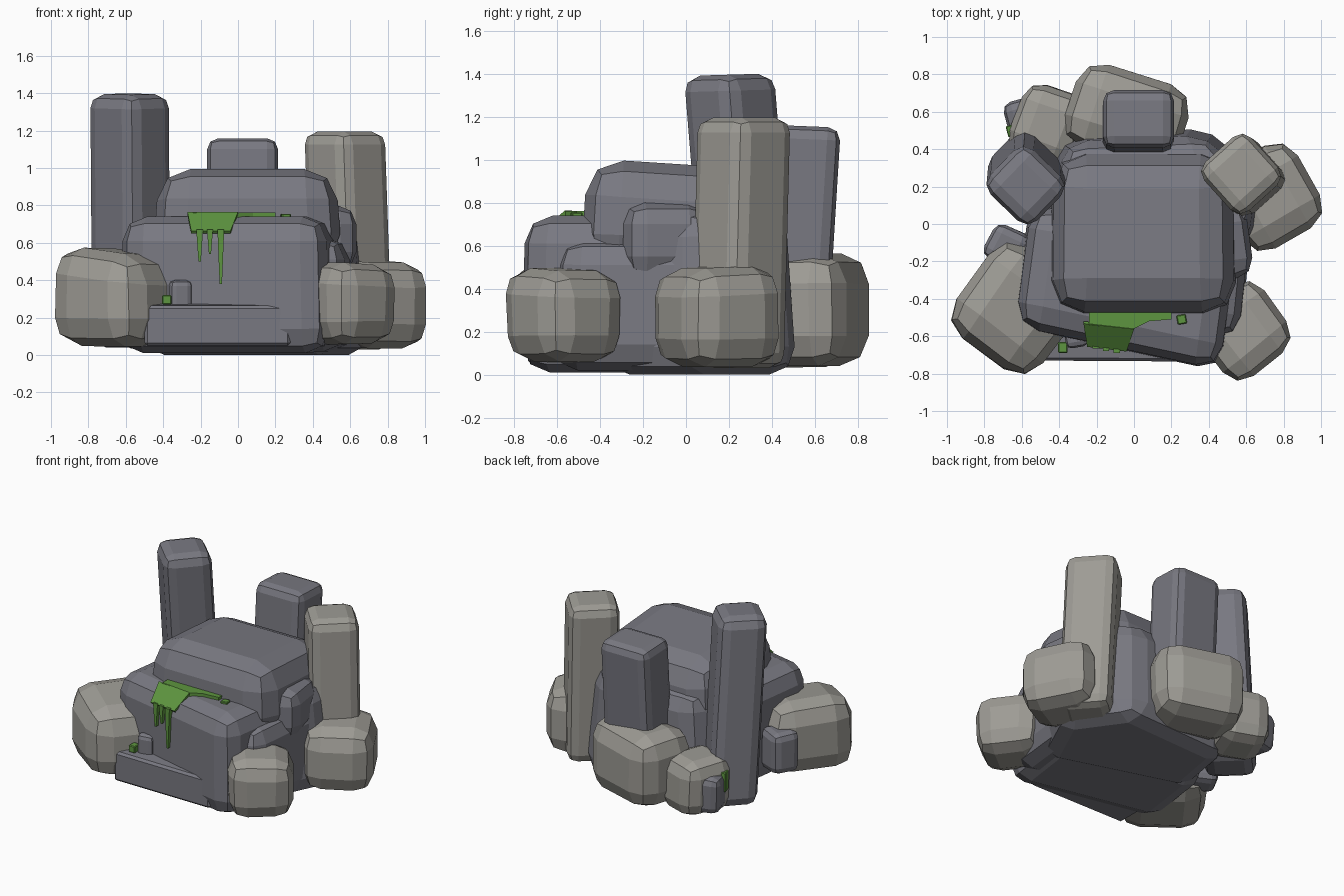
import bpy, bmesh, random
from math import cos, sin, radians
from mathutils import Vector

if "Cube" in bpy.data.objects:
    bpy.data.objects.remove(bpy.data.objects["Cube"])

random.seed(4)

def material(name, rgb):
    m = bpy.data.materials.new(name)
    m.diffuse_color = (*rgb, 1)
    m.use_nodes = True
    m.node_tree.nodes["Principled BSDF"].inputs["Base Color"].default_value = m.diffuse_color
    return m

COOL = material("cool_stone", (0.19, 0.19, 0.22))
WARM = material("warm_stone", (0.34, 0.33, 0.30))
MOSS = material("moss", (0.11, 0.30, 0.05))

def finish(name, bm, mat):
    bmesh.ops.recalc_face_normals(bm, faces=bm.faces)
    me = bpy.data.meshes.new(name)
    bm.to_mesh(me)
    bm.free()
    me.materials.append(mat)
    ob = bpy.data.objects.new(name, me)
    bpy.context.collection.objects.link(ob)

def solid(bm, low, high):
    """Closed prism between two matching rings."""
    a = [bm.verts.new(p) for p in low]
    b = [bm.verts.new(p) for p in high]
    bm.faces.new(a[::-1])
    bm.faces.new(b)
    n = len(a)
    for i in range(n):
        bm.faces.new((a[i], a[(i + 1) % n], b[(i + 1) % n], b[i]))

def rock(name, plan, z0, z1, bevel, mat=COOL, shift=(0, 0), taper=1.0, slope=(0, 0), jitter=0.0, seg=2):
    """Chamfered stone: plan outline raised to a shifted, tapered, sloping top."""
    c = sum((Vector(p) for p in plan), Vector((0, 0))) / len(plan)
    j = lambda: random.uniform(-jitter, jitter)
    low = [(x + j(), y + j(), z0 + abs(j())) for x, y in plan]
    high = []
    for x, y in plan:
        dx, dy = x - c.x, y - c.y
        high.append((c.x + dx * taper + shift[0] + j(), c.y + dy * taper + shift[1] + j(),
                     z1 + dx * slope[0] + dy * slope[1] + j()))
    bm = bmesh.new()
    solid(bm, low, high)
    bmesh.ops.bevel(bm, geom=bm.edges[:], offset=bevel, segments=seg, profile=0.5,
                    affect='EDGES', clamp_overlap=True)
    finish(name, bm, mat)

def box(cx, cy, hx, hy, deg):
    """Rotated rectangle outline."""
    a = radians(deg)
    return [(cx + x * cos(a) - y * sin(a), cy + x * sin(a) + y * cos(a))
            for x, y in ((-hx, -hy), (hx, -hy), (hx, hy), (-hx, hy))]

# Central mass
rock("front_body", [(-0.65, -0.55), (0.47, -0.79), (0.57, -0.05), (-0.56, 0.12)], 0.01, 0.74, 0.13, taper=0.97)
rock("rear_body", [(-0.54, -0.1), (0.5, -0.42), (0.74, 0.1), (0.44, 0.52), (-0.44, 0.48)], 0.0, 0.77, 0.13, taper=0.87)
rock("right_body", box(0.43, -0.22, 0.18, 0.40, -6), 0.02, 0.63, 0.12, taper=0.92)
rock("right_shoulder", box(0.47, -0.1, 0.15, 0.20, 8), 0.45, 0.80, 0.1)
rock("cap_stone", [(-0.46, -0.49), (0.56, -0.49), (0.55, 0.39), (-0.45, 0.39)], 0.48, 0.98, 0.17,
     taper=0.93, slope=(0, -0.06))
rock("front_step", [(-0.50, -0.73), (0.28, -0.735), (0.28, -0.4), (-0.50, -0.4)], 0.05, 0.28, 0.015,
     slope=(0, 0.1), seg=1)

# Boulders around the base
rock("front_left_boulder", box(-0.63, -0.46, 0.29, 0.30, -36), 0.04, 0.56, 0.15, WARM, slope=(-0.08, 0.04), jitter=0.015)
rock("front_right_boulder", box(0.58, -0.57, 0.22, 0.23, 36), 0.05, 0.49, 0.12, WARM, slope=(-0.06, 0.0), jitter=0.015)
rock("right_boulder", box(0.73, 0.14, 0.24, 0.25, 28), 0.03, 0.50, 0.13, WARM, jitter=0.015)
rock("back_boulder", box(-0.04, 0.58, 0.32, 0.23, -18), 0.03, 0.57, 0.14, WARM, jitter=0.015)
rock("back_left_boulder", box(-0.46, 0.53, 0.18, 0.20, -20), 0.03, 0.43, 0.1, WARM, jitter=0.01)

# Small dark stones
rock("back_left_pebble", box(-0.58, 0.56, 0.10, 0.11, 15), 0.06, 0.33, 0.05, jitter=0.01)
rock("left_pebble", box(-0.68, -0.12, 0.11, 0.10, -25), 0.12, 0.42, 0.05, jitter=0.01)
rock("front_pebble", box(-0.31, -0.60, 0.06, 0.06, 10), 0.2, 0.40, 0.03)

# Standing pillars
rock("left_pillar", box(-0.57, 0.31, 0.165, 0.175, 46), 0.04, 1.395, 0.075, shift=(-0.01, -0.11), slope=(0, 0.03))
rock("back_pillar", box(0.02, 0.50, 0.19, 0.155, 0), 0.10, 1.155, 0.06, shift=(0.005, 0.065), slope=(0, -0.04))
rock("right_pillar", box(0.61, 0.24, 0.17, 0.175, 42), 0.03, 1.195, 0.07, WARM, shift=(-0.04, 0.03))

# Moss draped over the front edge, with tapering drips
bm = bmesh.new()
patch = [(-0.27, -0.52, 0.75), (0.0, -0.55, 0.75), (-0.04, -0.67, 0.65), (-0.25, -0.645, 0.65)]
solid(bm, patch, [(x, y - 0.012, z + 0.014) for x, y, z in patch])
for x, bottom, w in ((-0.205, 0.50, 0.018), (-0.15, 0.54, 0.016), (-0.092, 0.38, 0.018)):
    y = -0.66 + 0.21 * -(x + 0.15)
    ring = lambda k, z: [(x + sx * w * k, y + sy * 0.018, z)
                         for sx, sy in ((-1, -1), (1, -1), (1, 1), (-1, 1))]
    solid(bm, ring(0.35, bottom), ring(1, 0.67))
strip = [(-0.24, -0.54), (0.0, -0.56), (0.08, -0.52), (0.20, -0.51), (0.20, -0.46), (-0.24, -0.46)]
solid(bm, [(x, y, 0.73) for x, y in strip], [(x, y, 0.762) for x, y in strip])
finish("front_moss", bm, MOSS)

# Loose moss tufts
for name, plan, z0, z1 in (("top_tuft", box(0.255, -0.51, 0.025, 0.025, 10), 0.72, 0.755),
                           ("step_tuft", box(-0.38, -0.66, 0.025, 0.03, 0), 0.27, 0.32),
                           ("back_tuft", box(-0.65, 0.50, 0.03, 0.03, 15), 0.20, 0.34)):
    rock(name, plan, z0, z1, 0.005, MOSS, seg=1)
